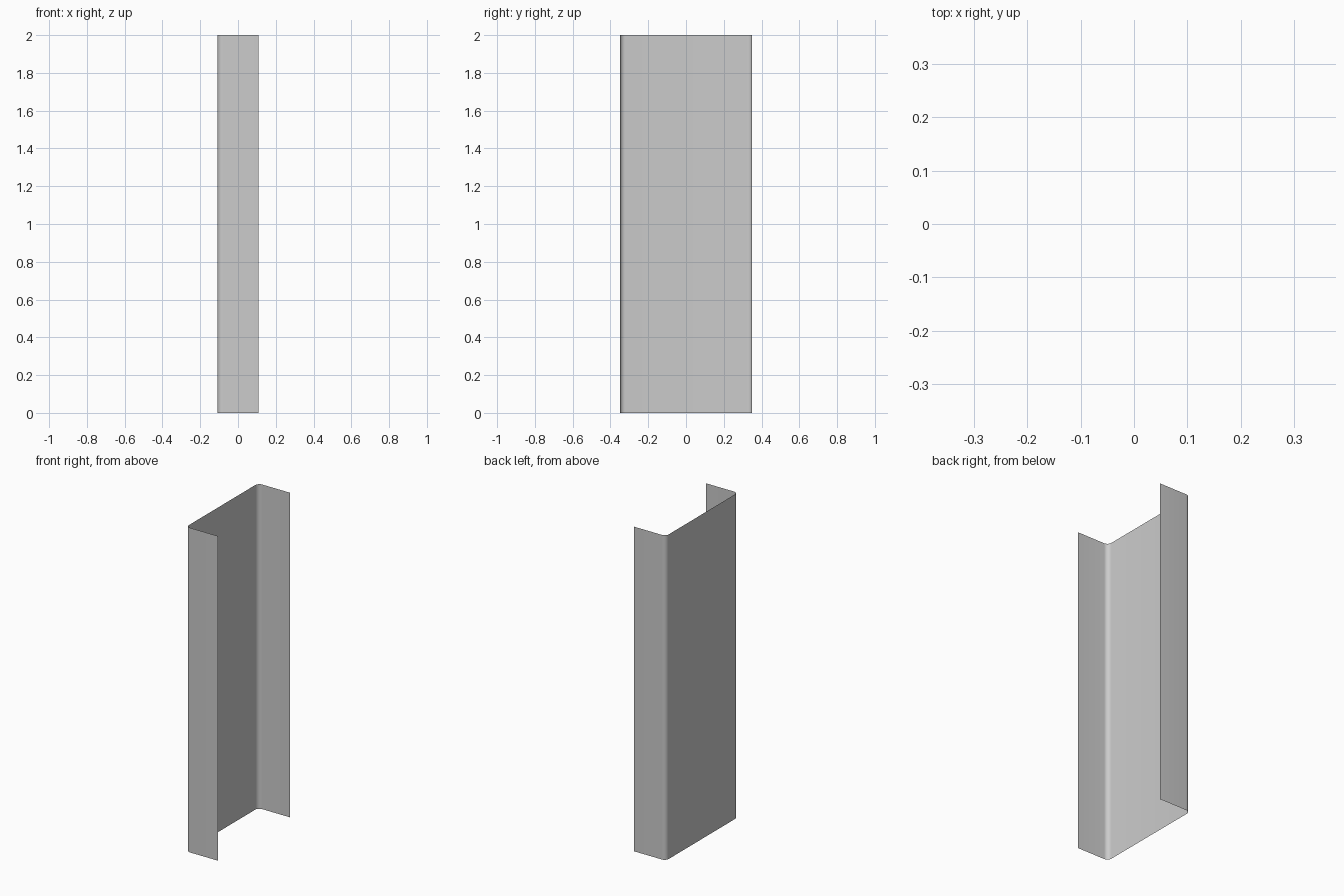
import bpy, bmesh, math

if "Cube" in bpy.data.objects:
    bpy.data.objects.remove(bpy.data.objects["Cube"])

HALF_X, HALF_Y, HEIGHT = 0.108, 0.35, 2.0
RADIUS, STEPS = 0.028, 8


def corner(cx, cy, start):
    """Quarter-circle bend, running counter-clockwise from the start angle."""
    return [(cx + RADIUS * math.cos(start + math.pi / 2 * i / STEPS),
             cy + RADIUS * math.sin(start + math.pi / 2 * i / STEPS))
            for i in range(STEPS + 1)]


# Open C profile: back flange, bend, web, bend, front flange
cx, cy = -HALF_X + RADIUS, HALF_Y - RADIUS
profile = ([(HALF_X, HALF_Y)] + corner(cx, cy, math.pi / 2)
           + corner(cx, -cy, math.pi) + [(HALF_X, -HALF_Y)])

# Extrude the thin sheet upward
bm = bmesh.new()
verts = [bm.verts.new((x, y, 0)) for x, y in profile]
edges = [bm.edges.new(pair) for pair in zip(verts, verts[1:])]
result = bmesh.ops.extrude_edge_only(bm, edges=edges)
top = [v for v in result["geom"] if isinstance(v, bmesh.types.BMVert)]
bmesh.ops.translate(bm, verts=top, vec=(0, 0, HEIGHT))
bmesh.ops.recalc_face_normals(bm, faces=bm.faces)

# Make the outer side of the sheet the front side
web = min(bm.faces, key=lambda f: f.calc_center_median().x)
web.normal_update()
if web.normal.x > 0:
    bmesh.ops.reverse_faces(bm, faces=bm.faces)

mesh = bpy.data.meshes.new("channel_sheet")
bm.to_mesh(mesh)
bm.free()
channel = bpy.data.objects.new("channel_sheet", mesh)
bpy.context.collection.objects.link(channel)

# Smooth bends
bpy.context.view_layer.objects.active = channel
channel.select_set(True)
bpy.ops.object.shade_smooth_by_angle(angle=math.radians(30))
